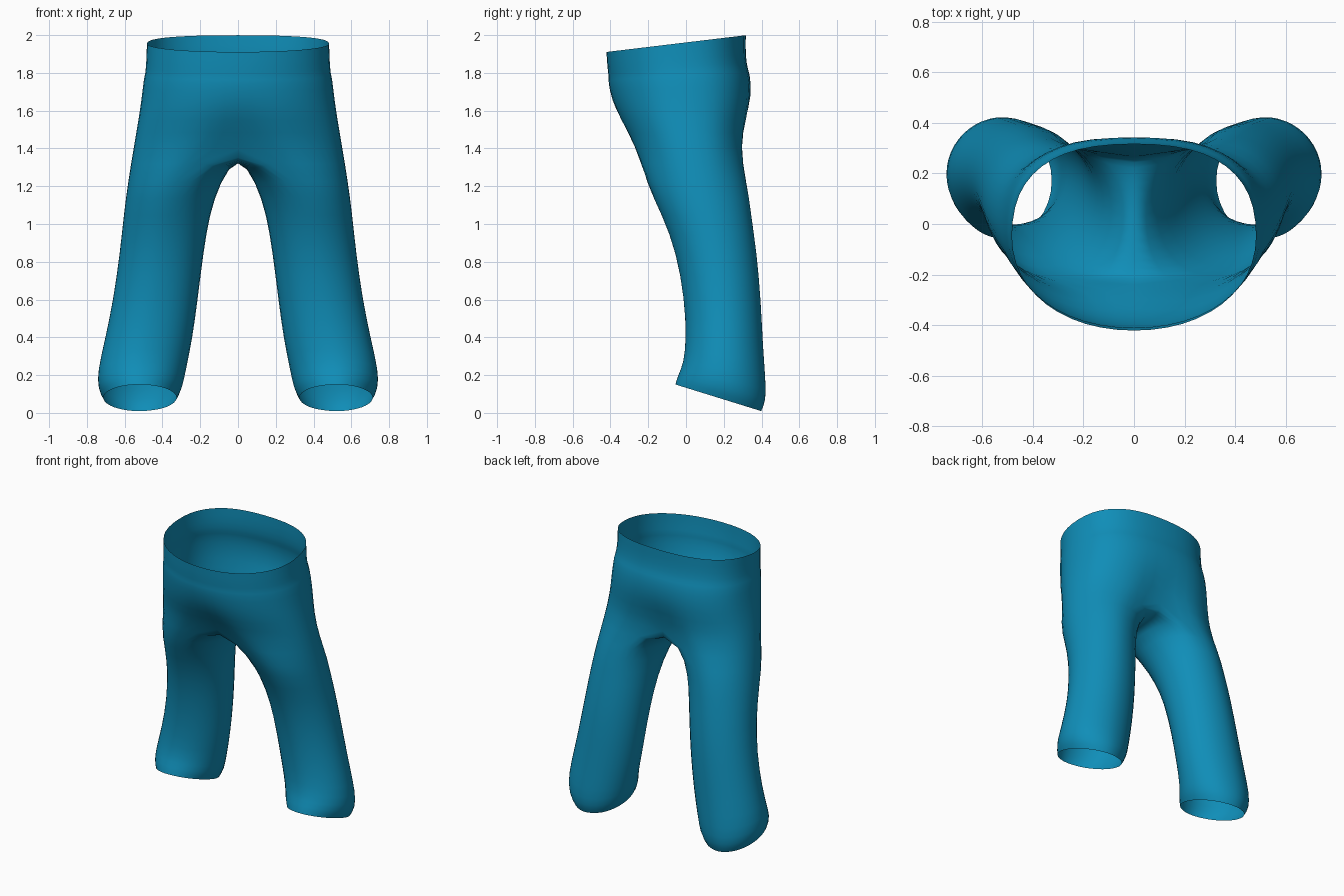
import bpy, bmesh, math

cube = bpy.data.objects.get("Cube")
if cube:
    bpy.data.objects.remove(cube)

OUTER, INNER = 12, 8   # segments round the outside and the inside of a leg

# Body rings: height, half width, front y, back y, slope, centre crease
BODY = [
    (1.955, .487, -.425, .320, .12, 0),
    (1.86, .490, -.420, .318, .09, 0),
    (1.795, .495, -.412, .330, .06, 0),
    (1.775, .503, -.416, .342, .05, 0),
    (1.67, .514, -.402, .355, .03, .005),
    (1.55, .532, -.370, .338, 0, .03),
    (1.42, .555, -.305, .315, 0, .08),
]
# Leg rings: height, inner x, outer x, front y, back y, slope
LEG = [
    (1.22, .090, .585, -.220, .330, 0),
    (1.05, .145, .607, -.130, .348, 0),
    (.85, .178, .627, -.055, .378, 0),
    (.60, .208, .662, -.012, .400, -.03),
    (.38, .238, .708, -.002, .410, -.10),
    (.22, .272, .746, -.015, .425, -.20),
    (.13, .290, .744, -.048, .428, -.28),
    (.08, .320, .715, -.060, .402, -.31),
]


def power(v, p):
    return math.copysign(abs(v) ** p, v)


def body_ring(z, width, front, back, slope, crease):
    """Half ring from front centre round the side to back centre."""
    mid, depth = (front + back) / 2, (back - front) / 2
    ring = []
    for i in range(OUTER + 1):
        a = math.pi * i / OUTER
        s, c = math.sin(a), math.cos(a)
        p = .8 if c < 0 else .95
        x = 0 if i in (0, OUTER) else width * power(s, p)
        y = -depth * power(c, p)
        y -= math.copysign(crease * math.exp(-(x / .12) ** 2), y)
        ring.append((x, mid + y, z + slope * y))
    return ring


def leg_ring(z, inner, outer, front, back, slope):
    """Full ring in the same order, returning along the inside."""
    cx, rx = (inner + outer) / 2, (outer - inner) / 2
    mid, depth = (front + back) / 2, (back - front) / 2
    angles = [math.pi * i / OUTER for i in range(OUTER + 1)]
    angles += [math.pi + math.pi * i / INNER for i in range(1, INNER)]
    return [(cx + rx * math.sin(a), mid - depth * math.cos(a),
             z - slope * depth * math.cos(a)) for a in angles]


bm = bmesh.new()


def bridge(top, bottom, closed):
    n = len(top)
    for i in range(n if closed else n - 1):
        j = (i + 1) % n
        bm.faces.new((top[i], bottom[i], bottom[j], top[j]))


# Waist and hips
rings = [[bm.verts.new(p) for p in body_ring(*row)] for row in BODY]
for top, bottom in zip(rings, rings[1:]):
    bridge(top, bottom, False)

# Crotch seam dips between the back and front of the lowest body ring
hip = rings[-1]
front_y, back_y = hip[0].co.y, hip[-1].co.y
seam = []
for i in range(1, INNER):
    t = i / INNER
    y = back_y + (front_y - back_y) * (1 - math.cos(math.pi * t)) / 2
    seam.append(bm.verts.new((0, y, 1.42 - .05 * math.sin(math.pi * t))))

# Leg, open at the hem
previous = hip + seam
for row in LEG:
    ring = [bm.verts.new(p) for p in leg_ring(*row)]
    bridge(previous, ring, True)
    previous = ring

bmesh.ops.recalc_face_normals(bm, faces=bm.faces)
side = max(bm.faces, key=lambda f: f.calc_center_median().x)
if side.normal.x < 0:
    bmesh.ops.reverse_faces(bm, faces=bm.faces)
mesh = bpy.data.meshes.new("trousers")
bm.to_mesh(mesh)
bm.free()

trousers = bpy.data.objects.new("trousers", mesh)
bpy.context.collection.objects.link(trousers)

# Blue cloth
cloth = bpy.data.materials.new("blue_cloth")
cloth.use_nodes = True
colour = (.005, .27, .48, 1)
cloth.diffuse_color = colour
cloth.node_tree.nodes["Principled BSDF"].inputs["Base Color"].default_value = colour
mesh.materials.append(cloth)

# Mirror to the other leg and round off
mirror = trousers.modifiers.new("mirror", 'MIRROR')
mirror.use_clip = True
mirror.merge_threshold = .0005
smooth = trousers.modifiers.new("smooth", 'SUBSURF')
smooth.levels = smooth.render_levels = 1
for face in mesh.polygons:
    face.use_smooth = True
